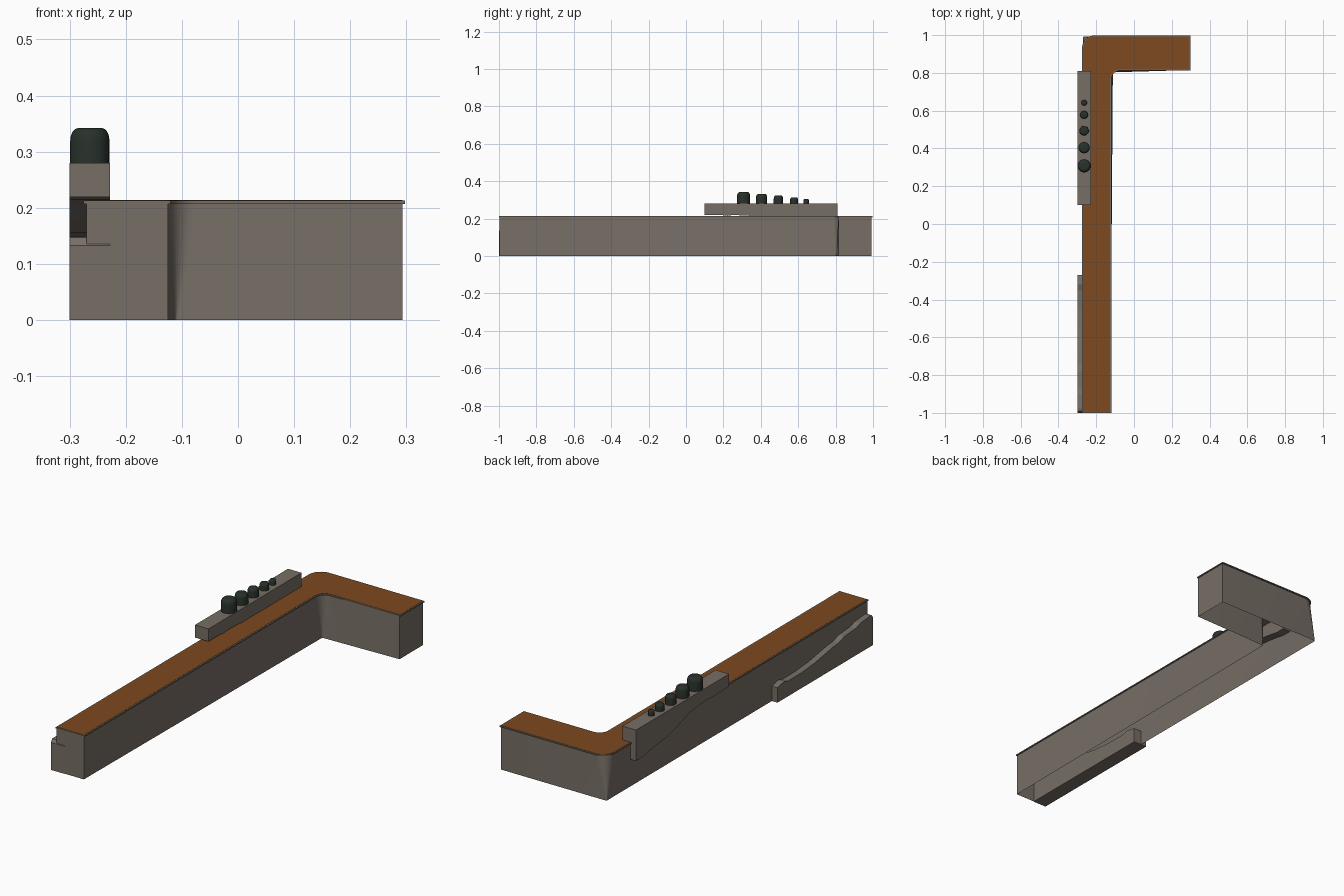
import bpy, bmesh, math
from mathutils import Vector

if "Cube" in bpy.data.objects:
    bpy.data.objects.remove(bpy.data.objects["Cube"])


def material(name, rgb):
    m = bpy.data.materials.new(name)
    m.diffuse_color = (*rgb, 1)
    m.use_nodes = True
    m.node_tree.nodes["Principled BSDF"].inputs["Base Color"].default_value = m.diffuse_color
    return m


GREY = material("warm_grey", (0.185, 0.157, 0.133))
BROWN = material("brown_wood", (0.205, 0.067, 0.014))
DARK = material("dark_green", (0.022, 0.031, 0.024))


def finish(name, bm, mat, smooth=True):
    bmesh.ops.recalc_face_normals(bm, faces=bm.faces)
    me = bpy.data.meshes.new(name)
    bm.to_mesh(me)
    bm.free()
    ob = bpy.data.objects.new(name, me)
    bpy.context.collection.objects.link(ob)
    me.materials.append(mat)
    if smooth:
        bpy.ops.object.select_all(action='DESELECT')
        ob.select_set(True)
        bpy.context.view_layer.objects.active = ob
        bpy.ops.object.shade_smooth_by_angle(angle=math.radians(35))
    return ob


def fillet(corners, z, n=8):
    """Outline from (x, y, radius) corners; right-angle corners get an arc."""
    pts = []
    for i, (x, y, r) in enumerate(corners):
        p = Vector((x, y))
        if r == 0:
            pts.append((x, y, z))
            continue
        a = (Vector(corners[i - 1][:2]) - p).normalized()
        b = (Vector(corners[(i + 1) % len(corners)][:2]) - p).normalized()
        for k in range(n + 1):
            t = k / n * math.pi / 2
            q = p + r * (a * (1 - math.sin(t)) + b * (1 - math.cos(t)))
            pts.append((q.x, q.y, z))
    return pts


def loft(rings, cap_bottom, cap_top):
    bm = bmesh.new()
    loops = [[bm.verts.new(p) for p in ring] for ring in rings]
    for lo, hi in zip(loops, loops[1:]):
        for i in range(len(lo)):
            j = (i + 1) % len(lo)
            bm.faces.new((lo[i], lo[j], hi[j], hi[i]))
    if cap_bottom:
        bm.faces.new(loops[0][::-1])
    if cap_top:
        bm.faces.new(loops[-1])
    return bm


def l_shape(left, right, back, in_x, in_y, r_out, r_in, front=-1.0, end_x=None, end_y=None):
    return [(left, front, 0), (in_x if end_x is None else end_x, front, 0),
            (in_x, in_y, r_in), (right, in_y if end_y is None else end_y, 0),
            (right, back, 0), (left, back, r_out)]


# L-shaped body: open underneath, corners sharp at the floor and rounded on top
bottom = l_shape(-0.27, 0.293, 0.992, -0.112, 0.803, 0.004, 0.004,
                 front=-0.998, end_x=-0.125, end_y=0.815)
top = l_shape(-0.27, 0.293, 0.992, -0.125, 0.818, 0.06, 0.05, front=-0.998, end_y=0.815)
finish("body", loft([fillet(bottom, 0), fillet(top, 0.208)], False, False), GREY)

# Thin overhanging grey plate
plate = l_shape(-0.275, 0.298, 0.998, -0.12, 0.812, 0.065, 0.046, front=-1.0)
finish("top_plate", loft([fillet(plate, 0.207), fillet(plate, 0.2125)], True, True), GREY)

# Brown surface set just inside the plate edge
wood = l_shape(-0.27, 0.293, 0.993, -0.126, 0.818, 0.06, 0.052, front=-0.996)
finish("wood_surface", loft([fillet(wood, 0.212), fillet(wood, 0.2135)], True, True), BROWN)


# Scrolled brackets on the left side: (y, z) profile extruded in x
def bracket(name, profile):
    rings = [[(x, y, z) for y, z in profile] for x in (-0.3, -0.228)]
    finish(name, loft(rings, True, True), GREY, smooth=False)


bracket("lower_bracket", [
    (-1, 0), (-0.27, 0), (-0.27, 0.072), (-0.32, 0.083), (-0.35, 0.074), (-0.45, 0.075),
    (-0.55, 0.083), (-0.69, 0.106), (-0.74, 0.111), (-0.78, 0.125), (-0.87, 0.131),
    (-0.90, 0.142), (-0.975, 0.149), (-0.99, 0.147), (-1, 0.133)])
bracket("upper_bracket", [
    (0.1, 0.28), (0.1, 0.219), (0.19, 0.219), (0.22, 0.215), (0.25, 0.219), (0.33, 0.216),
    (0.40, 0.206), (0.50, 0.176), (0.58, 0.156), (0.66, 0.148), (0.72, 0.139),
    (0.76, 0.131), (0.81, 0.131), (0.81, 0.28)])

# Row of domed knobs, shrinking towards the back
for i, (y, r, h) in enumerate([(0.308, 0.035, 0.062), (0.404, 0.030, 0.052),
                               (0.494, 0.025, 0.043), (0.578, 0.021, 0.034),
                               (0.642, 0.015, 0.025)]):
    b = 0.4 * r
    prof = [(r, 0.275), (r, 0.28 + h - 1.6 * b)]
    prof += [(r - b * (1 - math.cos(t)), 0.28 + h - 1.6 * b * (1 - math.sin(t)))
             for t in (math.pi / 8 * k for k in range(1, 5))]
    rings = [[(-0.264 + q * math.cos(a), y + q * math.sin(a), z)
              for a in (2 * math.pi * k / 24 for k in range(24))] for q, z in prof]
    finish(f"knob_{i + 1}", loft(rings, True, True), DARK)
